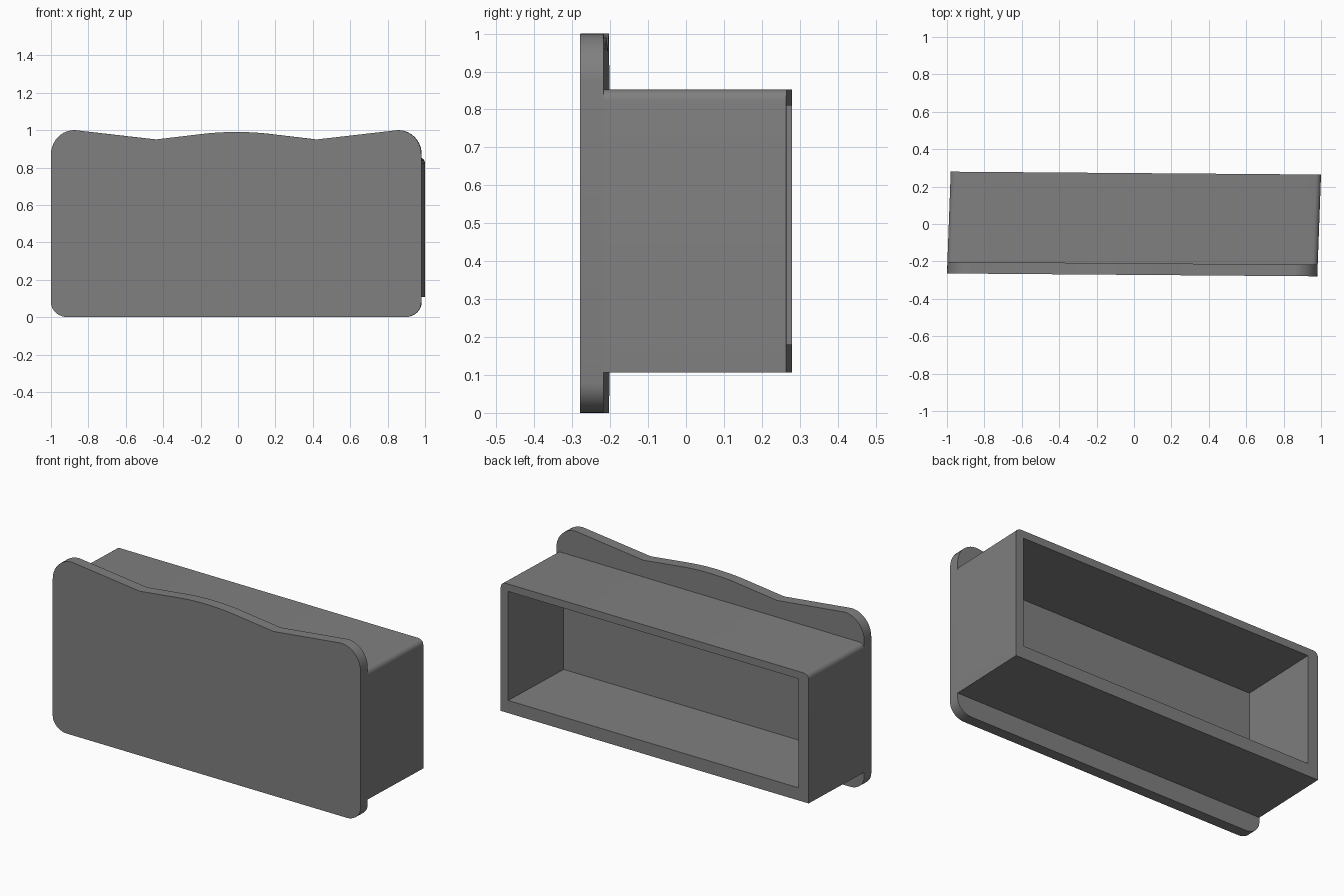
import bpy, bmesh
from math import sin, cos, pi
from mathutils import Matrix

cube = bpy.data.objects.get("Cube")
if cube:
    bpy.data.objects.remove(cube)

grey = bpy.data.materials.new("plain grey")
grey.use_nodes = True
COLOUR = (0.214, 0.214, 0.214, 1)
grey.diffuse_color = COLOUR
grey.node_tree.nodes["Principled BSDF"].inputs["Base Color"].default_value = COLOUR

# The whole drawer is slightly skewed in plan
SKEW = Matrix(((1, 0.037, 0, 0), (-0.0078, 1, 0, 0), (0, 0, 1, 0), (0, 0, 0, 1)))


def arc(cx, cz, rx, rz, start, end, steps=10):
    """Points on an elliptical arc, angles in quarter turns."""
    angles = [(start + (end - start) * i / steps) * pi / 2 for i in range(steps + 1)]
    return [(cx + rx * cos(a), cz + rz * sin(a)) for a in angles]


def prism(name, outline, y0, y1, hole=None):
    """Extrude an x-z outline along y, with an optional hole right through."""
    bm = bmesh.new()
    caps = []
    for y in (y0, y1):
        loops, edges = [], []
        for points in [outline] + ([hole] if hole else []):
            loop = [bm.verts.new((x, y, z)) for x, z in points]
            edges += [bm.edges.new((loop[i - 1], loop[i])) for i in range(len(loop))]
            loops.append(loop)
        if hole:
            bmesh.ops.triangle_fill(bm, edges=edges, use_beauty=True)
        else:
            bm.faces.new(loops[0])
        caps.append(loops)
    for a, b in zip(*caps):
        for i in range(len(a)):
            bm.faces.new((a[i - 1], a[i], b[i], b[i - 1]))
    bmesh.ops.recalc_face_normals(bm, faces=bm.faces)
    mesh = bpy.data.meshes.new(name)
    bm.to_mesh(mesh)
    bm.free()
    mesh.transform(SKEW)
    mesh.materials.append(grey)
    obj = bpy.data.objects.new(name, mesh)
    bpy.context.collection.objects.link(obj)
    bpy.ops.object.select_all(action="DESELECT")
    obj.select_set(True)
    bpy.context.view_layer.objects.active = obj
    bpy.ops.object.shade_smooth_by_angle(angle=0.4)
    return obj


# Front panel: rounded corners and a wavy top edge, mirrored about the middle
W = 0.99
half = arc(W - 0.09, 0.08, 0.09, 0.08, -1, 0)
half += arc(W - 0.125, 0.87, 0.125, 0.13, 0, 1)
half += [(0.43, 0.95)]
half += [(0.16 * (1 - i / 5), 0.99 - 0.008 * (1 - i / 5) ** 2) for i in range(5)]
panel = half + [(0, 0.99)] + [(-x, z) for x, z in reversed(half)]
prism("front_panel", panel, -0.272, -0.21)

# Drawer box: softened top edges, open at the back
R = 0.03
box = [(-W, 0.107), (W, 0.107)]
box += arc(W - R, 0.853 - R, R, R, 0, 1, 6) + arc(R - W, 0.853 - R, R, R, 1, 2, 6)
opening = [(-0.925, 0.18), (0.942, 0.18), (0.942, 0.81), (-0.925, 0.81)]
prism("drawer_box", box, -0.211, 0.272, opening)
